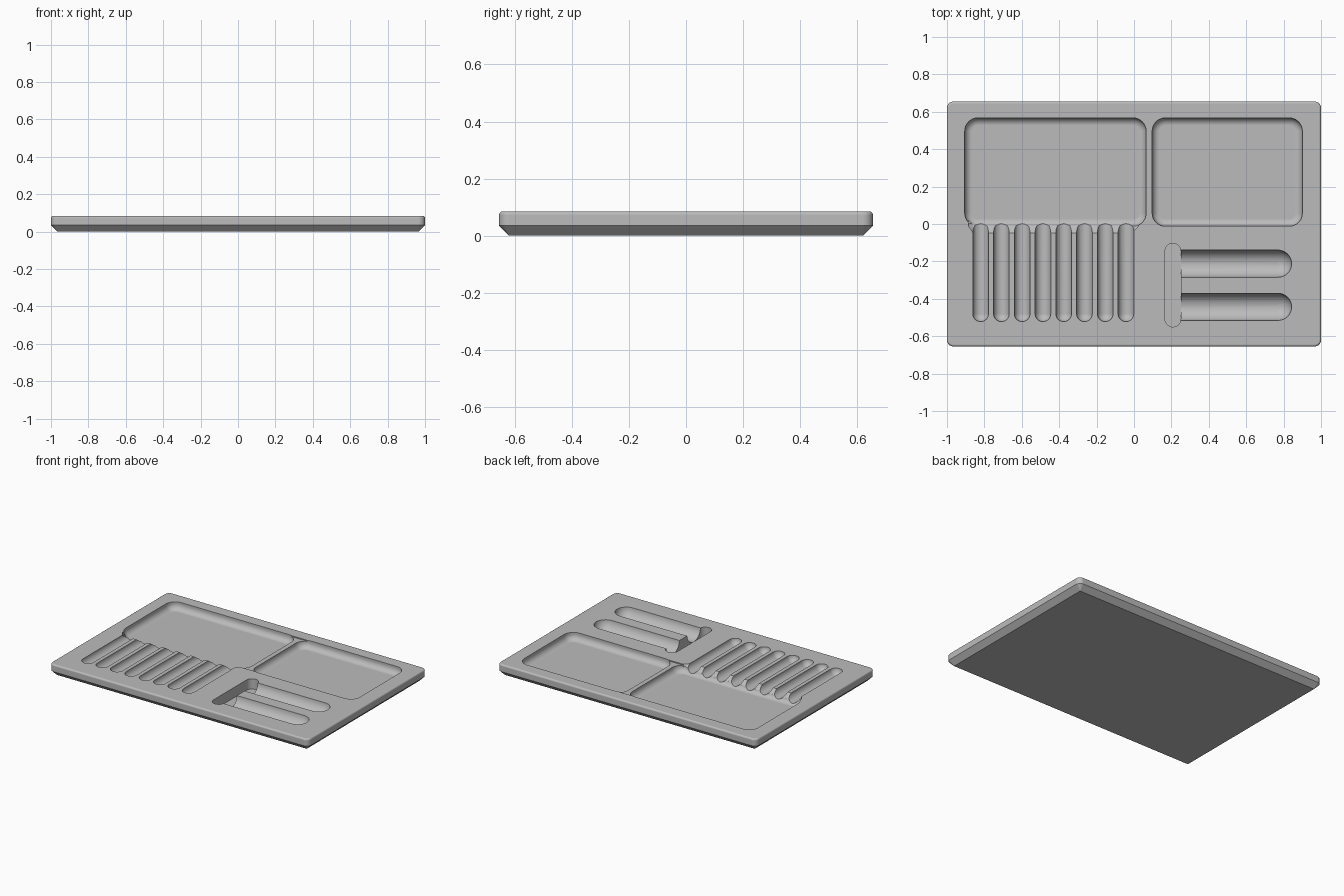
import bpy
import bmesh
from math import sin, cos, pi, radians

if "Cube" in bpy.data.objects:
    bpy.data.objects.remove(bpy.data.objects["Cube"], do_unlink=True)

TOP = 0.085
ABOVE = 0.12

grey = bpy.data.materials.new("matte grey")
grey.use_nodes = True
colour = (0.5, 0.5, 0.5, 1)
grey.diffuse_color = colour
grey.node_tree.nodes["Principled BSDF"].inputs["Base Color"].default_value = colour


def outline(x0, x1, y0, y1, radius, steps=8):
    """Rounded rectangle, counter-clockwise."""
    corners = [(x1 - radius, y1 - radius), (x0 + radius, y1 - radius),
               (x0 + radius, y0 + radius), (x1 - radius, y0 + radius)]
    points = []
    for quarter, (cx, cy) in enumerate(corners):
        for i in range(steps + 1):
            a = (quarter + i / steps) * pi / 2
            points.append((cx + radius * cos(a), cy + radius * sin(a)))
    return points


def finish(name, bm):
    bmesh.ops.recalc_face_normals(bm, faces=bm.faces)
    mesh = bpy.data.meshes.new(name)
    bm.to_mesh(mesh)
    bm.free()
    mesh.materials.append(grey)
    obj = bpy.data.objects.new(name, mesh)
    bpy.context.collection.objects.link(obj)
    return obj


def loft(name, box, radius, profile):
    """Stack rounded rectangles through (inset, height) pairs."""
    bm = bmesh.new()
    rings = []
    x0, x1, y0, y1 = box
    for inset, z in profile:
        pts = outline(x0 + inset, x1 - inset, y0 + inset, y1 - inset,
                      max(radius - inset, 0.001))
        rings.append([bm.verts.new((x, y, z)) for x, y in pts])
    for low, high in zip(rings, rings[1:]):
        for i in range(len(low)):
            j = (i + 1) % len(low)
            bm.faces.new((low[i], low[j], high[j], high[i]))
    bm.faces.new(rings[0])
    bm.faces.new(rings[-1])
    return finish(name, bm)


def pocket(name, box, radius, depth, fillet, sweep=1.0, steps=8):
    """Cutter with straight walls and a rounded lower edge."""
    floor = TOP - depth
    profile = [(0, ABOVE)]
    for i in range(steps + 1):
        a = sweep * i / steps * pi / 2
        profile.append((fillet * (1 - cos(a)), floor + fillet * (1 - sin(a))))
    return loft(name, box, radius, profile)


# Tray slab: sloped underside, straight rim, softened top edge
rim = 0.012
slab = [(0.035, 0), (0, 0.035)]
for i in range(5):
    a = i / 4 * pi / 2
    slab.append((rim * (1 - cos(a)), TOP - rim * (1 - sin(a))))
tray = loft("tray", (-1, 1, -0.655, 0.655), 0.035, slab)

# Two wide compartments and the slightly lowered divider between them
cutters = [
    pocket("left_compartment", (-0.905, 0.065, -0.012, 0.567), 0.07, 0.052, 0.04),
    pocket("right_compartment", (0.097, 0.9, -0.012, 0.567), 0.07, 0.052, 0.04),
    loft("divider_recess", (0.01, 0.16, -0.008, 0.563), 0.002,
         [(0, ABOVE), (0, TOP - 0.007)]),
]

# Sloped lip leading from the grooves into the left compartment
bm = bmesh.new()
sections = []
for x, reach in ((-0.885, 0), (-0.86, 0.035), (-0.01, 0.035), (0.025, 0)):
    edge = -0.0125 - reach
    section = [(edge, TOP + 0.0005), (edge, ABOVE), (0.05, ABOVE), (0.05, 0.05),
               (0.003, 0.05)]
    sections.append([bm.verts.new((x, y, z)) for y, z in section])
for a, b in zip(sections, sections[1:]):
    for i in range(len(a)):
        j = (i + 1) % len(a)
        bm.faces.new((a[i], a[j], b[j], b[i]))
bm.faces.new(sections[0])
bm.faces.new(sections[-1])
cutters.append(finish("sloped_lip", bm))

# Row of eight round-bottomed grooves
r = 0.042
for i in range(8):
    x = -0.82 + i * 0.111
    cutters.append(pocket("groove", (x - r, x + r, -0.522, 0.06), r, r, r, 0.96))

# Two large round-bottomed troughs joined by a flat cross slot
r = 0.073
for y in (-0.212, -0.443):
    cutters.append(pocket("trough", (0.17, 0.843, y - r, y + r), r, r - 0.003, r, 0.96))
cutters.append(loft("cross_slot", (0.166, 0.25, -0.55, -0.103), 0.0415,
                    [(0, ABOVE), (0, 0.013)]))

# Carve every recess, then discard the cutters
bpy.context.view_layer.objects.active = tray
for cutter in cutters:
    cut = tray.modifiers.new("cut", "BOOLEAN")
    cut.operation = "DIFFERENCE"
    cut.solver = "EXACT"
    cut.object = cutter
    bpy.ops.object.modifier_apply(modifier=cut.name)
    bpy.data.objects.remove(cutter, do_unlink=True)

# Smooth curves, crisp rims
bpy.ops.object.select_all(action="DESELECT")
tray.select_set(True)
bpy.ops.object.shade_smooth_by_angle(angle=radians(30))
weighted = tray.modifiers.new("flat_face_normals", "WEIGHTED_NORMAL")
weighted.keep_sharp = True
